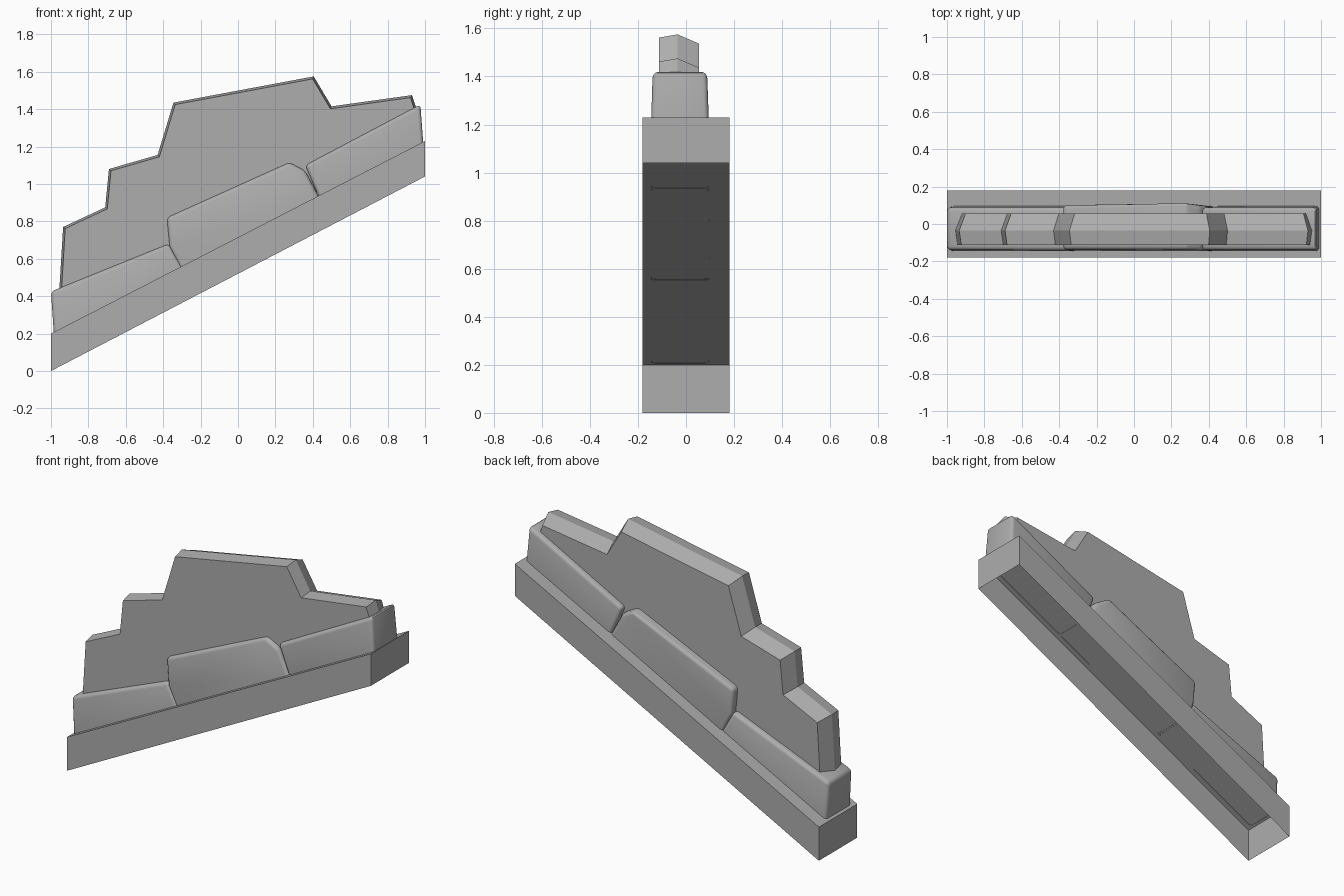
import bpy, bmesh, math
from mathutils import Vector

cube = bpy.data.objects.get("Cube")
if cube:
    bpy.data.objects.remove(cube)

stone = bpy.data.materials.new("grey_stone")
stone.use_nodes = True
stone.diffuse_color = (0.42, 0.42, 0.42, 1)
stone.node_tree.nodes["Principled BSDF"].inputs["Base Color"].default_value = (0.42, 0.42, 0.42, 1)


def slope(x):
    """Height of the sloping top of the plinth."""
    return 0.715 + 0.515 * x


def inset(outline, amount):
    """Move a clockwise outline inwards, keeping its edges parallel."""
    pts = [Vector(p) for p in outline]
    result = []
    for i, p in enumerate(pts):
        a = (p - pts[i - 1]).normalized()
        b = (pts[(i + 1) % len(pts)] - p).normalized()
        na, nb = Vector((a.y, -a.x)), Vector((b.y, -b.x))
        result.append(p + (na + nb) * amount / (1 + na.dot(nb)))
    return result


def loft(layers):
    """Join matching outlines, each given as a list of 3D points."""
    bm = bmesh.new()
    rings = [[bm.verts.new(p) for p in layer] for layer in layers]
    n = len(rings[0])
    for r, s in zip(rings, rings[1:]):
        for i in range(n):
            j = (i + 1) % n
            bm.faces.new((r[i], r[j], s[j], s[i]))
    bm.faces.new(rings[0])
    bm.faces.new(rings[-1])
    bmesh.ops.recalc_face_normals(bm, faces=bm.faces)
    return bm


def finish(bm, name, smooth=False):
    mesh = bpy.data.meshes.new(name)
    bm.to_mesh(mesh)
    bm.free()
    mesh.materials.append(stone)
    obj = bpy.data.objects.new(name, mesh)
    bpy.context.collection.objects.link(obj)
    if smooth:
        bpy.ops.object.select_all(action="DESELECT")
        obj.select_set(True)
        bpy.context.view_layer.objects.active = obj
        bpy.ops.object.shade_smooth_by_angle(angle=math.radians(35))


def drop_bottom(bm):
    """Open the underside, the face that follows the slope."""
    faces = [f for f in bm.faces if f.normal.z < -0.8 and f.normal.x > 0.3]
    bmesh.ops.delete(bm, geom=faces, context="FACES")


# Sloping plinth, hollow and open underneath
side = [(-1, 0), (-1, slope(-1)), (1, slope(1)), (1, 1.04)]
bm = loft([[(x, y, z) for x, z in side] for y in (-0.18, 0.18)])
drop_bottom(bm)
finish(bm, "plinth")


# Row of rounded blocks: top outline, then the back depth at each point
def block(name, left, top, right, depths):
    outline = [(left, slope(left) - 0.002), *top, (right, slope(right) - 0.002)]
    front = [(x, -0.145 + 0.03 * (z - slope(x)), z) for x, z in outline]
    back = [(x, d, z) for (x, z), d in zip(outline, depths)]
    bm = loft([front, back])
    drop_bottom(bm)
    edges = [e for e in bm.edges if not e.is_boundary]
    bmesh.ops.bevel(bm, geom=edges, offset=0.02, segments=3, profile=0.5,
                    affect="EDGES", clamp_overlap=True)
    finish(bm, name, smooth=True)


block("lower_block", -0.985, [(-1, 0.425), (-0.37, 0.68)], -0.3,
      (0.095, 0.088, 0.088, 0.095))
block("middle_block", -0.31, [(-0.365, 0.66), (-0.38, 0.82), (0.275, 1.115), (0.36, 1.07)], 0.43,
      (0.1, 0.1, 0.1, 0.118, 0.09, 0.095))
block("upper_block", 0.43, [(0.36, 1.1), (0.975, 1.425)], 0.99,
      (0.095, 0.088, 0.088, 0.095))

# Stepped crest with a ridge running along its edge
crest = [(-0.955, 0.25), (-0.955, 0.44), (-0.935, 0.77), (-0.71, 0.875), (-0.69, 1.08),
         (-0.43, 1.155), (-0.345, 1.435), (0.405, 1.575), (0.5, 1.415), (0.93, 1.475),
         (0.955, 1.4), (0.95, 1.225)]
layers = [(-0.112, 0.012), (-0.035, 0), (0.055, 0.035)]
finish(loft([[(p.x, y, p.y) for p in inset(crest, d)] for y, d in layers]), "stepped_crest")
